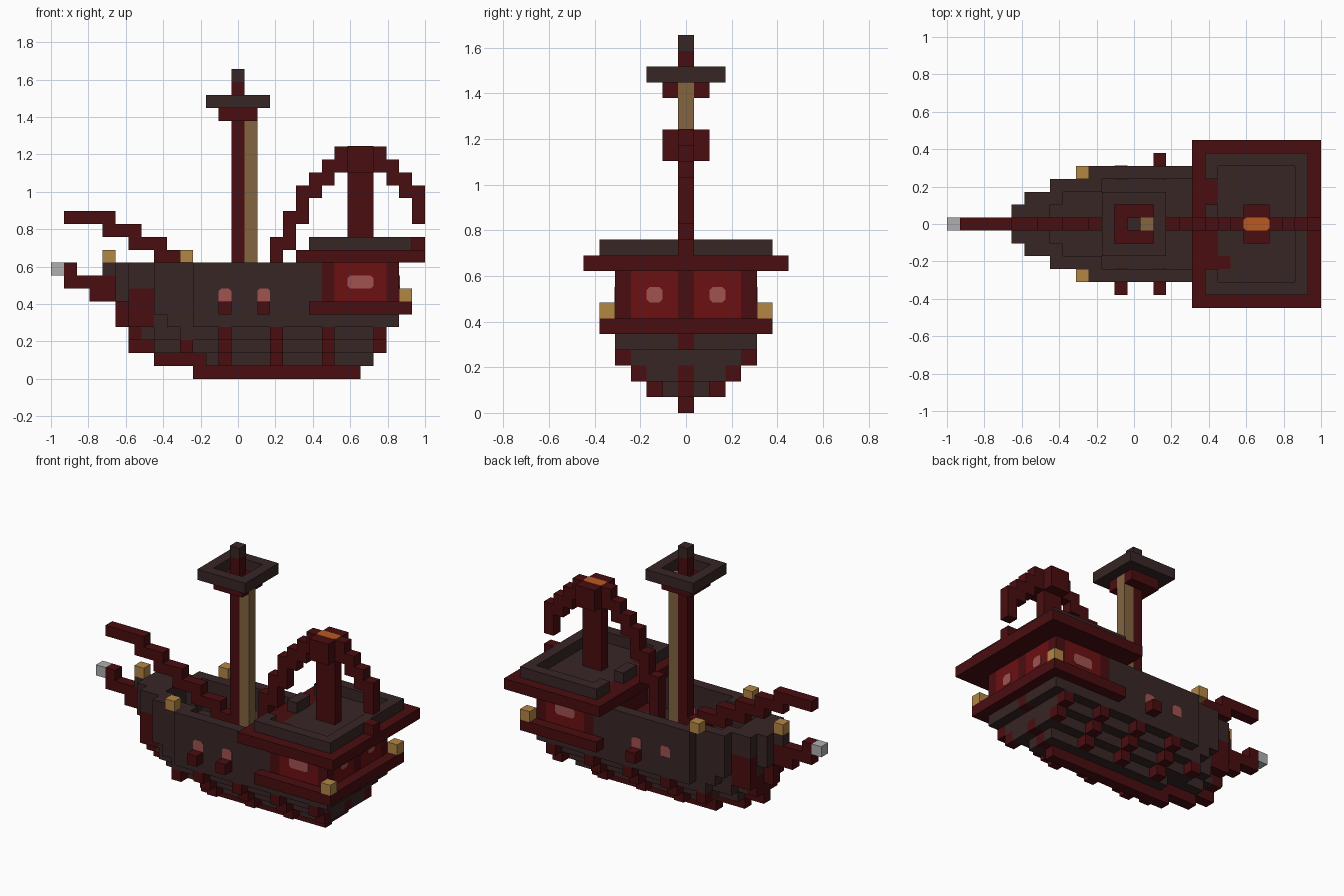
import bpy, bmesh
from mathutils import Vector

cube = bpy.data.objects.get("Cube")
if cube:
    bpy.data.objects.remove(cube, do_unlink=True)

U = 2 / 29  # edge of one block


def material(name, rgb):
    m = bpy.data.materials.new(name)
    m.use_nodes = True
    m.diffuse_color = (*rgb, 1)
    m.node_tree.nodes["Principled BSDF"].inputs["Base Color"].default_value = (*rgb, 1)
    return m


char = material("charred wood", (.04, .019, .019))
maroon = material("maroon wood", (.068, .004, .005))
red = material("red panel", (.15, .005, .006))
pink = material("pink glass", (.35, .085, .08))
tan = material("tan wood", (.23, .13, .053))
gold = material("gold lantern", (.45, .24, .06))
silver = material("silver tip", (.43, .43, .43))
orange = material("orange ember", (.5, .1, .015))

cells = {}  # block position -> (part name, material)


def span(v):
    return range(v[0], v[1] + 1) if isinstance(v, tuple) else (v,)


def fill(part, mat, xs, ys, zs):
    """Fill a block range; later parts replace earlier ones, None carves."""
    for i in span(xs):
        for j in span(ys):
            for k in span(zs):
                if part:
                    cells[i, j, k] = (part, mat)
                else:
                    cells.pop((i, j, k), None)


def pair(part, mat, xs, y, zs):
    for j in (y, -y):
        fill(part, mat, xs, j, zs)


# Hull: each level has the bow start for every half width, and a stern end
levels = {
    1: ((10, 12), 24),
    2: ((8, 8, 10), 25),
    3: ((6, 7, 8, 10), 25),
    4: ((5, 6, 6, 9, 11), 26),
    5: ((5, 6, 6, 8, 11), 26),
    6: ((5, 5, 6, 8, 11), 20),
    7: ((5, 5, 6, 8, 11), 20),
    8: ((4, 5, 6, 8, 11), 20),
}
for k, (starts, end) in levels.items():
    for j, start in enumerate(starts):
        pair("hull", char, (start, end), j, k)

# Sunken deck inside the bulwarks
bow = levels[8][0]
for i in range(8, 21):
    inner = max(j for j, start in enumerate(bow) if start < i) - 1
    fill(None, None, i, (-inner, inner), (6, 8))

# Keel, stem and bow planks
for k, xs in enumerate(((11, 23), (8, 24), (6, 25), (6, 7), (5, 6), (5, 6), (3, 5), (1, 4))):
    fill("keel", maroon, xs, 0, k)
fill("keel", maroon, 1, 0, 8)
fill("keel", maroon, 26, 0, 4)
fill("bowsprit_tip", silver, 0, 0, 8)
pair("bow_plank", maroon, (6, 7), 2, (4, 6))
pair("bow_plank", maroon, 6, 1, (3, 4))

# Ribs stepping out under the hull
for i in (13, 17, 21, 25):
    for k in (1, 2, 3):
        if i < 25 or k > 1:
            pair("rib", maroon, i, k + 1, k)
pair("rib", maroon, 10, 3, 2)

# Sill blocks below the hull windows
fill("window_sill", maroon, 13, -5, 5)
pair("window_sill", maroon, 16, 5, 5)

# Stern cabin with ledge, panels and posts
fill("cabin_ledge", maroon, (20, 27), (-5, 5), 5)
fill("cabin", maroon, (21, 26), (-4, 4), (6, 8))
pair("cabin_panel", red, (22, 25), 4, (6, 8))
for side in (-1, 1):
    for j in (1, 2, 3):
        fill("cabin_panel", red, 26, side * j, (6, 8))

# Roof deck with raised rim and openings for the steps
fill("roof", maroon, (19, 28), (-6, 6), 9)
fill("roof_deck", char, (21, 26), (-4, 4), 9)
fill("roof_rim", char, (20, 27), (-5, 5), 10)
fill(None, None, (21, 26), (-4, 4), 10)
fill(None, None, 20, (2, 3), 10)
fill(None, None, 20, (-3, -1), 10)
fill("roof_step", maroon, 21, -3, 9)
fill("roof", maroon, 28, 0, 10)

# Arch over the stern, listed from the top level down
fill("arch", maroon, (22, 25), 0, 17)
left = ((21, 22), (20, 21), (19, 20), 19, (18, 19), 18, (17, 18), 17, 17, 17, 17)
right = ((25, 26), (26, 27), (27, 28), 28, 28)
for side in (left, right):
    for step, xs in enumerate(side):
        fill("arch", maroon, xs, 0, 16 - step)
fill("arch_post", maroon, (23, 24), 0, (10, 17))
pair("arch_post", maroon, (23, 24), 1, (16, 17))

# Mast and lookout
fill("lookout_base", maroon, (13, 15), (-1, 1), 20)
fill("lookout_rim", char, (12, 16), (-2, 2), 21)
fill(None, None, (13, 15), (-1, 1), 21)
fill("mast", maroon, 14, 0, (6, 22))
fill("mast_cap", char, 14, 0, 23)
fill("furled_sail", tan, 15, 0, (6, 20))

# Stepped spar above the bow
for step, xs in enumerate(((1, 4), (4, 6), (6, 8), (8, 10), (10, 12), (12, 13))):
    fill("bow_spar", maroon, xs, 0, 12 - step)

# Lanterns
fill("lantern", gold, 4, 0, 9)
pair("lantern", gold, 10, 4, 9)
pair("lantern", gold, 27, 5, 6)


# Turn the blocks into one mesh per part, keeping only exposed faces
def link(name, bm, mat):
    mesh = bpy.data.meshes.new(name)
    bmesh.ops.remove_doubles(bm, verts=bm.verts, dist=U / 50)
    bmesh.ops.recalc_face_normals(bm, faces=bm.faces) if mat is pink or mat is orange else None
    bm.to_mesh(mesh)
    bm.free()
    mesh.materials.append(mat)
    bpy.context.collection.objects.link(bpy.data.objects.new(name, mesh))


parts = {}
for cell, (part, mat) in cells.items():
    bm = parts.setdefault(part, (bmesh.new(), mat))[0] if part not in parts else parts[part][0]
    centre = Vector(((cell[0] + .5) * U - 1, cell[1] * U, (cell[2] + .5) * U))
    for axis in range(3):
        for sign in (-1, 1):
            n = Vector((0, 0, 0))
            n[axis] = sign
            if tuple(int(c + d) for c, d in zip(cell, n)) in cells:
                continue
            a = Vector((0, 0, 0))
            a[(axis + 1) % 3] = 1
            b = n.cross(a)
            ring = (-a - b, a - b, a + b, b - a)
            bm.faces.new([bm.verts.new(centre + (n + r) * U / 2) for r in ring])
for part, (bm, mat) in parts.items():
    link(part, bm, mat)


# Thin plates with clipped corners for glass and embers
def plate(name, mat, centre, a, b, normal, arched=False):
    a, b, normal = Vector(a) * U / 2, Vector(b) * U / 2, Vector(normal)
    ca, cb = a * (1 - .4 * U / (2 * a.length)), b * .6
    low = [-a - b, a - b] if arched else [-a - cb, -ca - b, ca - b, a - cb]
    outline = low + [a + cb, ca + b, b - ca, cb - a]
    bm = bmesh.new()
    face = bm.faces.new([bm.verts.new(Vector(centre) * U - Vector((1, 0, 0)) + p) for p in outline])
    out = bmesh.ops.extrude_face_region(bm, geom=[face])["geom"]
    bmesh.ops.translate(bm, vec=normal * .003, verts=[v for v in out if isinstance(v, bmesh.types.BMVert)])
    link(name, bm, mat)


X, Y, Z = (1, 0, 0), (0, 1, 0), (0, 0, 1)
for s in (-1, 1):
    for i in (13.5, 16.5):
        plate("hull_window", pink, (i, s * 4.5, 6.5), X, Z, (0, s, 0), True)
        plate("hull_window_inside", pink, (i, s * 3.5, 6.5), X, Z, (0, -s, 0), True)
    plate("cabin_window", pink, (24, s * 4.5, 7.5), (2, 0, 0), Z, (0, s, 0))
    plate("stern_window", pink, (27, s * 2, 7.5), Y, Z, X)
plate("ember", orange, (24, 0, 18), (2, 0, 0), Y, Z)
